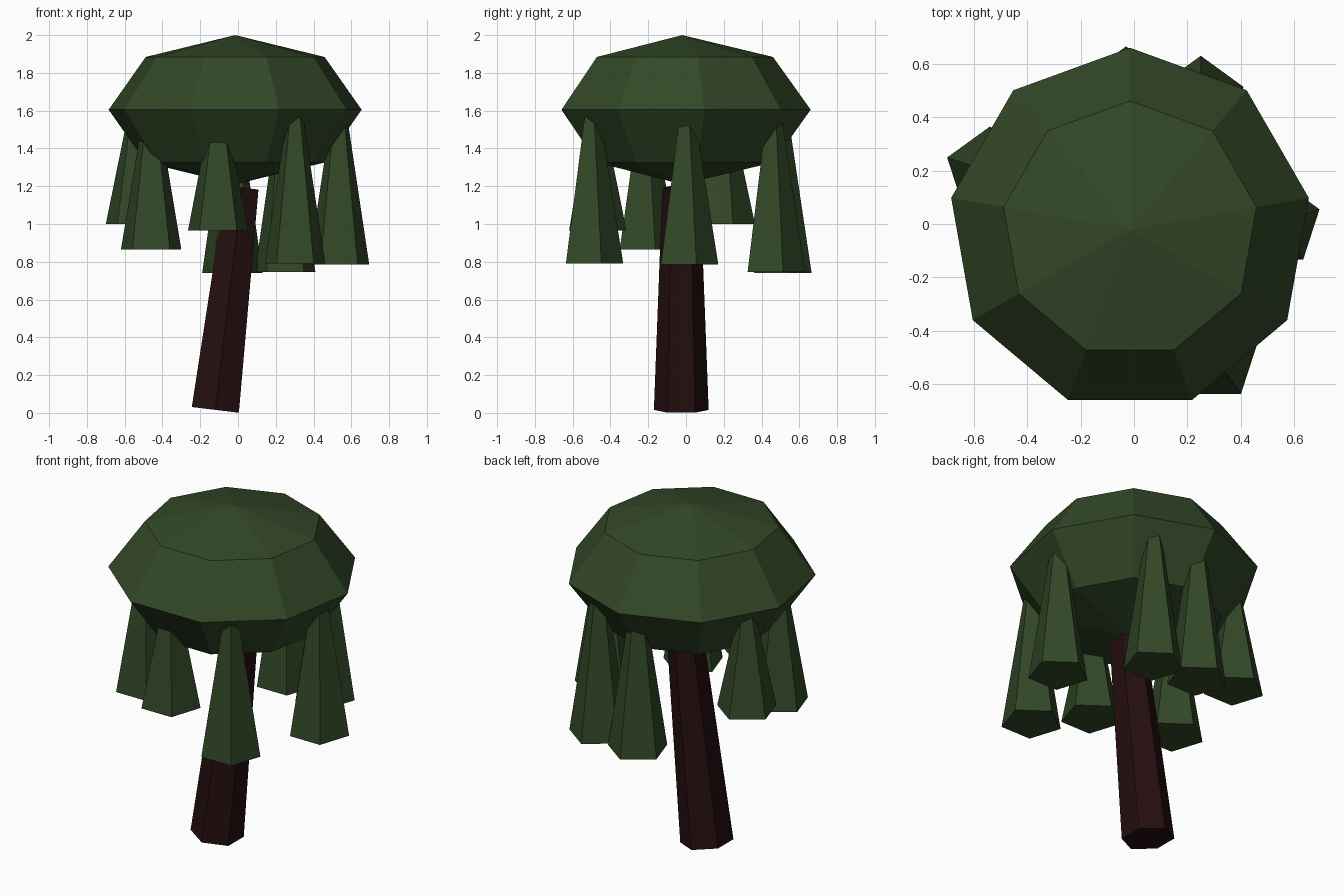
import bpy, bmesh, math
from mathutils import Matrix, Vector

if "Cube" in bpy.data.objects:
    bpy.data.objects.remove(bpy.data.objects["Cube"])


def material(name, rgb):
    m = bpy.data.materials.new(name)
    m.diffuse_color = (*rgb, 1.0)
    m.use_nodes = True
    m.node_tree.nodes["Principled BSDF"].inputs["Base Color"].default_value = m.diffuse_color
    return m


green = material("dark_leaf_green", (0.032, 0.064, 0.020))
brown = material("dark_red_bark", (0.0185, 0.0044, 0.0050))


def lathe(name, sides, profile, location, mat, tilt=0.0):
    """Flat-shaded solid from (radius, z) rings; first corner on +y, radius 0 = pole."""
    bm = bmesh.new()
    rings = []
    for r, z in profile:
        count = sides if r > 0 else 1
        rings.append([bm.verts.new((r * math.sin(2 * math.pi * i / sides),
                                    r * math.cos(2 * math.pi * i / sides), z))
                      for i in range(count)])
    for a, b in zip(rings, rings[1:]):
        for i in range(sides):
            j = (i + 1) % sides
            quad = [a[i % len(a)], a[j % len(a)], b[j % len(b)], b[i % len(b)]]
            bm.faces.new(list(dict.fromkeys(quad)))
    for ring in (rings[0], rings[-1]):
        if len(ring) > 1:
            bm.faces.new(ring)
    bmesh.ops.recalc_face_normals(bm, faces=bm.faces)
    bm.transform(Matrix.Rotation(tilt, 4, 'Y'))
    mesh = bpy.data.meshes.new(name)
    bm.to_mesh(mesh)
    bm.free()
    mesh.materials.append(mat)
    ob = bpy.data.objects.new(name, mesh)
    ob.location = Vector(location)
    bpy.context.collection.objects.link(ob)
    return ob


# Leaning six-sided trunk
lathe("trunk", 6, [(0.145, 0), (0.10, 1.185)], (-0.12, -0.025, 0.016), brown,
      math.radians(6.9))

# Flattened nine-sided ball canopy
R, H = 0.68, 0.395
canopy = [(0, -H)] + [(R * math.cos(t), H * math.sin(t))
                      for t in (-math.pi / 4, 0, math.pi / 4)] + [(0, H)]
lathe("canopy", 9, canopy, (-0.015, -0.02, 1.605), green)

# Hanging five-sided leaf clumps, tops buried in the canopy: x, y, bottom z
clumps = [(-0.46, -0.215, 0.865), (-0.105, -0.483, 0.965), (0.302, -0.50, 0.79),
          (0.535, 0.003, 0.785), (-0.54, 0.197, 1.0), (-0.03, 0.497, 0.74),
          (0.25, 0.462, 0.745)]
for n, (x, y, z) in enumerate(clumps, 1):
    lathe(f"hanging_leaves_{n}", 5, [(0.168, 0), (0.04, 1.6 - z)], (x, y, z), green)
